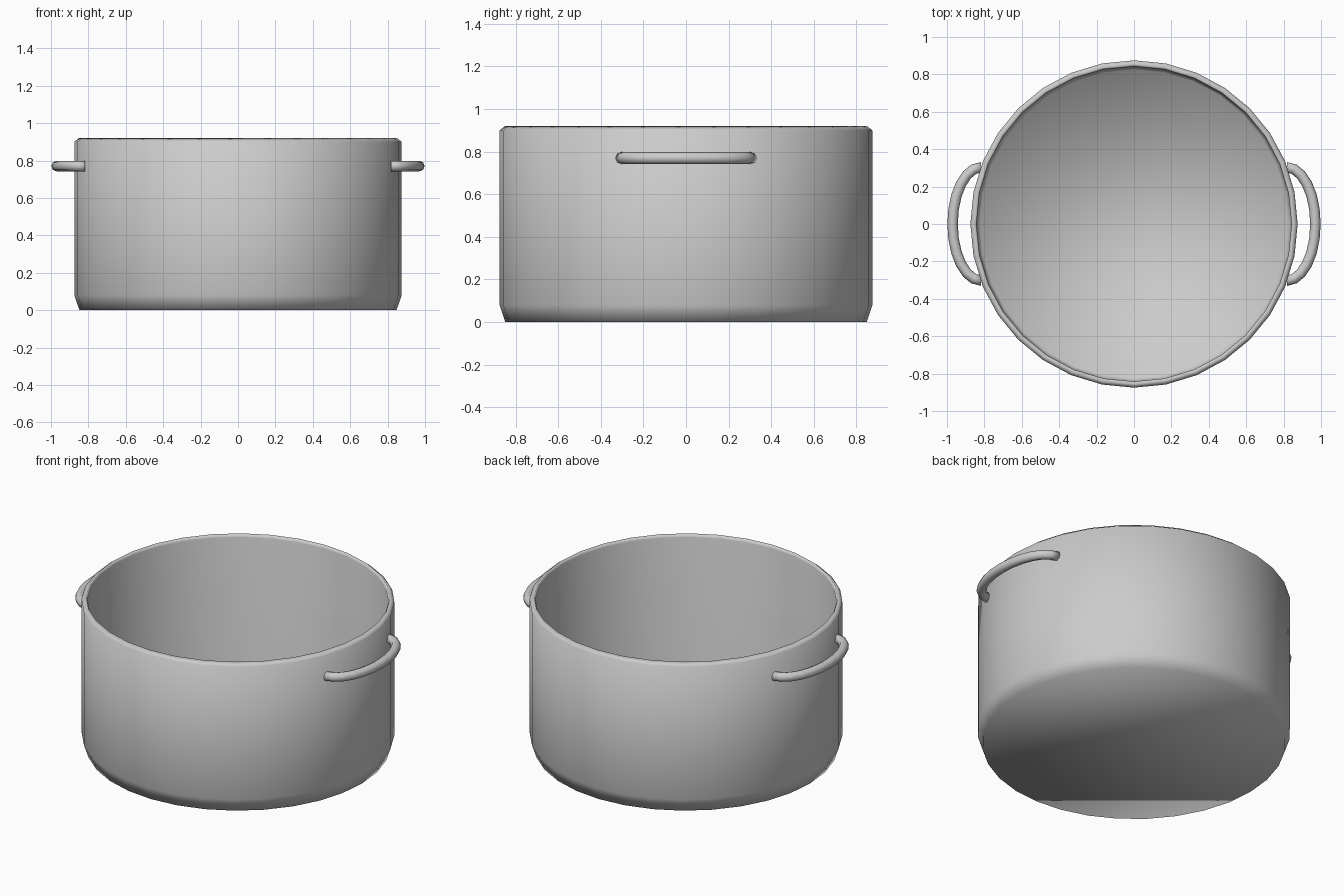
import bpy, math
from mathutils import Vector

if "Cube" in bpy.data.objects:
    bpy.data.objects.remove(bpy.data.objects["Cube"])

def make_object(name, verts, faces):
    mesh = bpy.data.meshes.new(name)
    mesh.from_pydata(verts, [], faces)
    mesh.polygons.foreach_set("use_smooth", [True] * len(mesh.polygons))
    mesh.update()
    obj = bpy.data.objects.new(name, mesh)
    bpy.context.collection.objects.link(obj)
    return obj

def bridge(rings, sides):
    """Quads between consecutive rings, plus a cap at each end."""
    faces = [list(range(sides))[::-1],
             list(range((rings - 1) * sides, rings * sides))]
    for r in range(rings - 1):
        for s in range(sides):
            a, b = r * sides + s, r * sides + (s + 1) % sides
            faces.append([a, b, b + sides, a + sides])
    return faces

# Pot body: turned profile from underside, over the rim, to the inner floor
SIDES = 32
profile = [(0.848, 0), (0.875, 0.08), (0.875, 0.90), (0.85, 0.92),
           (0.842, 0.90), (0.842, 0.08), (0.825, 0.03)]
verts = [(r * math.cos(2 * math.pi * s / SIDES), r * math.sin(2 * math.pi * s / SIDES), z)
         for r, z in profile for s in range(SIDES)]
make_object("pot_body", verts, bridge(len(profile), SIDES))

# Side handles: round tube swept along a half ellipse, ends buried in the wall
TUBE, STEPS, R = 8, 12, 0.028
def handle(name, side):
    verts = []
    for i in range(STEPS + 1):
        t = -math.pi / 2 + math.pi * i / STEPS
        centre = Vector((0.817 + 0.153 * math.cos(t), 0.303 * math.sin(t), 0.77))
        out = Vector((0.303 * math.cos(t), 0.153 * math.sin(t), 0)).normalized()
        for s in range(TUBE):
            a = 2 * math.pi * s / TUBE
            p = centre + out * (R * math.cos(a)) + Vector((0, 0, R * math.sin(a)))
            # half-turn about z gives the opposite handle
            verts.append((p.x * side, p.y * side, p.z))
    faces = [f[::-1] for f in bridge(STEPS + 1, TUBE)]
    make_object(name, verts, faces)

handle("right_handle", 1)
handle("left_handle", -1)
